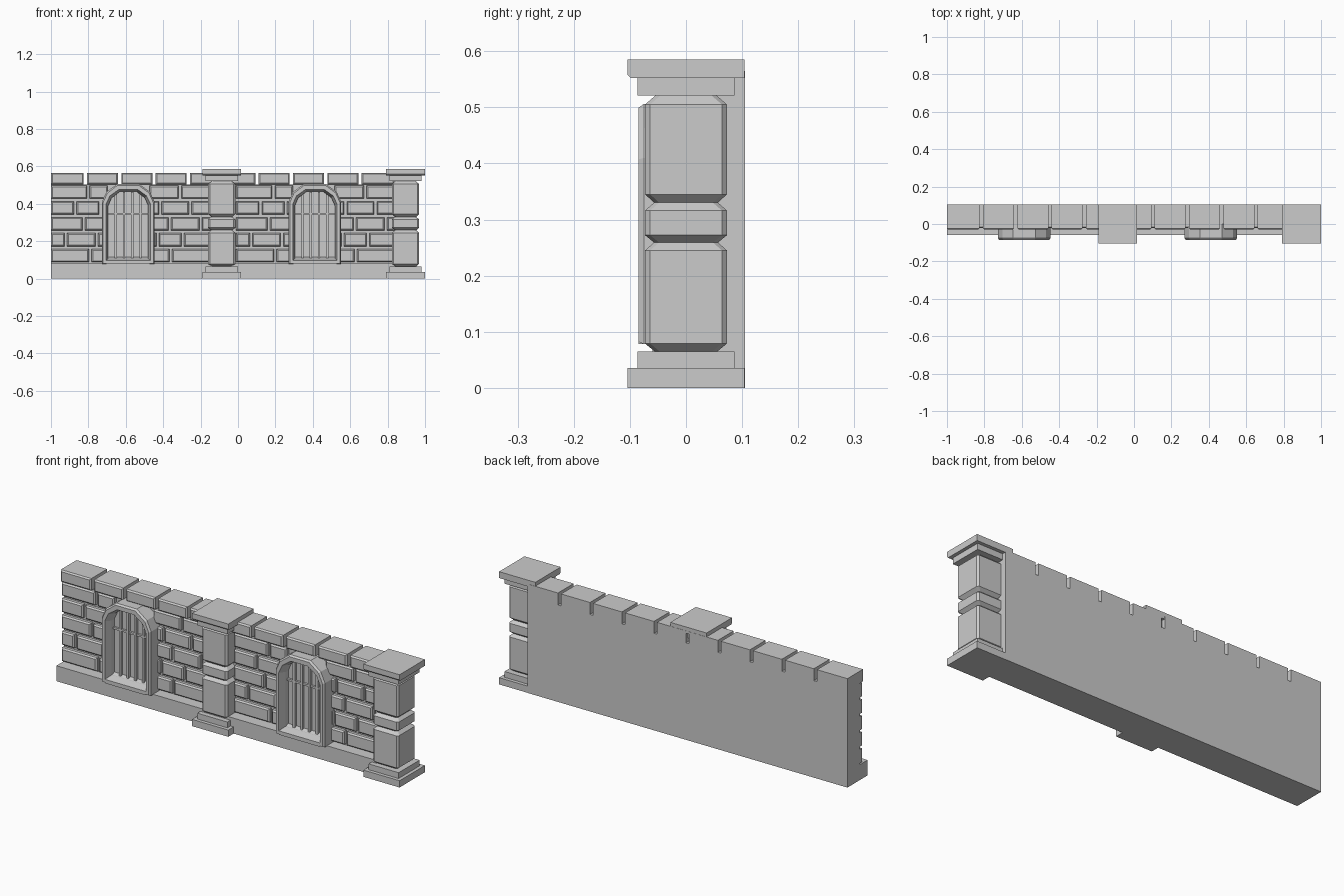
import bpy, bmesh

if "Cube" in bpy.data.objects:
    bpy.data.objects.remove(bpy.data.objects["Cube"], do_unlink=True)

stone = bpy.data.materials.new("pale_grey_stone")
stone.use_nodes = True
GREY = (0.6, 0.6, 0.6, 1)
stone.diffuse_color = GREY
stone.node_tree.nodes["Principled BSDF"].inputs["Base Color"].default_value = GREY


def finish(bm, name):
    bmesh.ops.recalc_face_normals(bm, faces=bm.faces)
    mesh = bpy.data.meshes.new(name)
    bm.to_mesh(mesh)
    bm.free()
    mesh.materials.append(stone)
    obj = bpy.data.objects.new(name, mesh)
    bpy.context.collection.objects.link(obj)
    return obj


def loft(bm, rings, cap=True, closed=False):
    """Bridge equal-length rings of points with quads."""
    loops = [[bm.verts.new(p) for p in ring] for ring in rings]
    pairs = list(zip(loops, loops[1:]))
    if closed:
        pairs.append((loops[-1], loops[0]))
    for a, b in pairs:
        for i in range(len(a)):
            j = (i + 1) % len(a)
            bm.faces.new((a[i], a[j], b[j], b[i]))
    if cap and not closed:
        bm.faces.new(loops[0])
        bm.faces.new(loops[-1])


def block(bm, x, y, z):
    loft(bm, [[(x[0], y[0], h), (x[1], y[0], h), (x[1], y[1], h), (x[0], y[1], h)] for h in z])


def worn_block(bm, x, y, z, c):
    """Block whose front (-y) rim is chamfered by c."""
    def ring(d, depth):
        return [(x[0] + d, depth, z[0] + d), (x[1] - d, depth, z[0] + d),
                (x[1] - d, depth, z[1] - d), (x[0] + d, depth, z[1] - d)]
    loft(bm, [ring(0, y[1]), ring(0, y[0] + c), ring(c, y[0])])


BACK, WALL_END = 0.105, 0.836
WINDOWS = (-0.587, 0.411)
PILLARS = (-0.087, 0.896)

# Wall core and projecting plinth
bm = bmesh.new()
block(bm, (-1, WALL_END), (0, BACK), (0.07, 0.503))
finish(bm, "wall_core")
bm = bmesh.new()
block(bm, (-1, WALL_END), (-0.06, BACK), (0, 0.08))
finish(bm, "plinth")

# Coping stones with open joints
bm = bmesh.new()
count, gap = 10, 0.009
pitch = (WALL_END + 1) / count
for i in range(count):
    left = -1 + i * pitch + (gap if i else 0)
    right = -1 + (i + 1) * pitch - (gap if i < count - 1 else 0)
    worn_block(bm, (left, right), (-0.03, BACK), (0.503, 0.565), 0.007)
finish(bm, "coping_stones")

# Brick courses: joints left and right of each window, repeated per bay
COURSES = [
    ((-0.79,), (-0.36,)),
    ((-0.92, -0.755), (-0.43, -0.295)),
    ((-0.825,), (-0.365, -0.2)),
    ((-0.87, -0.735), (-0.415, -0.255)),
    ((-0.8,), (-0.31,)),
]
bm = bmesh.new()
height = 0.085
for bay in (0, 0.99):
    for row, (before, after) in enumerate(COURSES):
        low = 0.08 + row * height
        for ends, joints in (((-1, -0.69), before), ((-0.48, -0.13), after)):
            cuts = [ends[0], *joints, ends[1]]
            for a, b in zip(cuts, cuts[1:]):
                inset = 0 if a == -1 else 0.007
                worn_block(bm, (a + inset + bay, b - 0.007 + bay), (-0.022, 0.01),
                           (low + 0.008, low + height - 0.007), 0.007)
finish(bm, "brick_courses")


# Arched windows: frame loop, panel, bars and sill
def arch(cx, y, w, bottom, spring, top):
    half = [(w, bottom), (w, spring), (w * 0.83, spring + (top - spring) * 0.55), (w * 0.42, top)]
    pts = half + [(-x, z) for x, z in reversed(half)]
    return [(cx + x, y, z) for x, z in pts]


for n, cx in enumerate(WINDOWS, 1):
    bm = bmesh.new()
    loft(bm, [arch(cx, 0, 0.141, 0.078, 0.41, 0.506),
              arch(cx, -0.075, 0.141, 0.078, 0.41, 0.506),
              arch(cx, -0.085, 0.134, 0.082, 0.407, 0.499),
              arch(cx, -0.085, 0.118, 0.098, 0.4, 0.477),
              arch(cx, -0.045, 0.107, 0.108, 0.39, 0.465),
              arch(cx, 0, 0.107, 0.108, 0.39, 0.465)], closed=True)
    finish(bm, f"window_frame_{n}")

    bm = bmesh.new()
    loft(bm, [arch(cx, y, 0.115, 0.1, 0.395, 0.47) for y in (0.005, -0.022)])
    finish(bm, f"window_panel_{n}")

    bm = bmesh.new()
    for k in range(4):
        x = cx + (k - 1.5) * 0.044
        block(bm, (x - 0.006, x + 0.006), (-0.036, -0.015), (0.1, 0.462))
    block(bm, (cx - 0.11, cx + 0.11), (-0.033, -0.015), (0.342, 0.352))
    finish(bm, f"window_bars_{n}")

    bm = bmesh.new()
    section = [(0, 0.078), (-0.085, 0.078), (-0.085, 0.092), (-0.022, 0.115), (0, 0.115)]
    loft(bm, [[(cx + s, y, z) for y, z in section] for s in (-0.115, 0.115)])
    finish(bm, f"window_sill_{n}")

# Pillars: square tiers with chamfered corners, as (half width, height)
SHAFT = [(0.05, 0.06), (0.073, 0.079), (0.073, 0.245), (0.057, 0.259), (0.073, 0.272),
         (0.073, 0.316), (0.057, 0.33), (0.073, 0.345), (0.073, 0.505), (0.05, 0.525)]
TIERS = {"base": (0.104, 0, 0.035), "base_step": (0.086, 0.035, 0.065),
         "cap_step": (0.086, 0.521, 0.552), "cap": (0.104, 0.552, 0.585)}


def tier_ring(cx, w, z, c):
    corner = [(w, -w + c), (w, w - c), (w - c, w), (c - w, w)]
    return [(cx + x, y, z) for x, y in corner + [(-x, -y) for x, y in corner]]


for n, cx in enumerate(PILLARS, 1):
    bm = bmesh.new()
    loft(bm, [tier_ring(cx, w, z, 0.009) for w, z in SHAFT])
    finish(bm, f"pillar_shaft_{n}")
    for part, (w, low, high) in TIERS.items():
        bm = bmesh.new()
        block(bm, (cx - w, cx + w), (-w, w), (low, high))
        # Worn lower front edge on the cap
        if part == "cap":
            edges = [e for e in bm.edges if all(v.co.y < 0 and v.co.z < 0.56 for v in e.verts)]
            bmesh.ops.bevel(bm, geom=edges, offset=0.006, segments=1, affect='EDGES')
        finish(bm, f"pillar_{part}_{n}")
